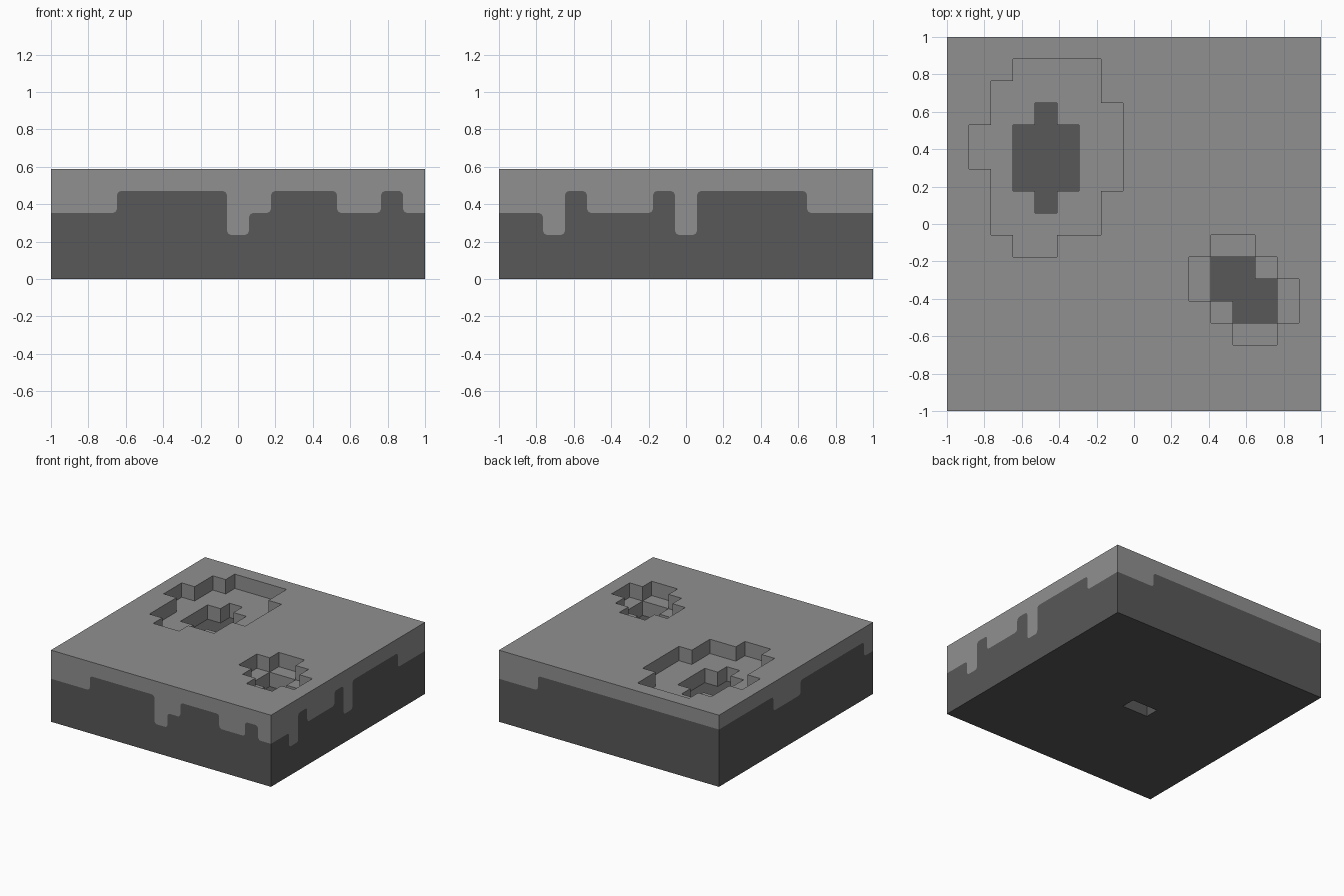
import bpy
import bmesh
from math import sin, cos, pi
from mathutils import Vector

if "Cube" in bpy.data.objects:
    bpy.data.objects.remove(bpy.data.objects["Cube"])

N = 17            # cells along each side
U = 2 / N         # cell size
TOP = 5           # block height in cells
R = 0.025         # rounding of the drip corners
X, Y, Z = Vector((1, 0, 0)), Vector((0, 1, 0)), Vector((0, 0, 1))


def make_material(name, value):
    mat = bpy.data.materials.new(name)
    mat.use_nodes = True
    color = (value, value, value, 1)
    mat.diffuse_color = color
    bsdf = mat.node_tree.nodes["Principled BSDF"]
    bsdf.inputs["Base Color"].default_value = color
    bsdf.inputs["Roughness"].default_value = 0.9
    return mat


def add_face(bm, points, normal):
    """Add a polygon facing along the given normal."""
    face = bm.faces.new([bm.verts.new(p) for p in points])
    face.normal_update()
    if face.normal.dot(normal) < 0:
        face.normal_flip()


def grid_point(i, j, k):
    return Vector((i * U - 1, j * U - 1, k * U))


def add_cell(bm, i, j, k, normal):
    corners = ((0, 0), (1, 0), (1, 1), (0, 1))
    add_face(bm, [grid_point(i + a, j + b, k) for a, b in corners], normal)


def add_wall(bm, i, j, di, dj, low, high):
    """Vertical wall on the (di, dj) side of a cell, facing into the cell."""
    if di:
        a, b = (i + (di > 0), j), (i + (di > 0), j + 1)
    else:
        a, b = (i, j + (dj > 0)), (i + 1, j + (dj > 0))
    add_face(bm, [grid_point(*a, low), grid_point(*b, low),
                  grid_point(*b, high), grid_point(*a, high)],
             Vector((-di, -dj, 0)))


def drip_line(steps):
    """Stepped outline with rounded corners, as (along, height) points."""
    raw = [(-1, steps[0][1] * U)]
    for (_, z0), (k, z1) in zip(steps, steps[1:]):
        raw += [(k * U - 1, z0 * U), (k * U - 1, z1 * U)]
    raw.append((1, steps[-1][1] * U))
    raw = [Vector(p) for p in raw]
    line = [raw[0]]
    for before, corner, after in zip(raw, raw[1:], raw[2:]):
        d0 = (before - corner).normalized() * R
        d1 = (after - corner).normalized() * R
        for s in range(5):
            t = s / 4 * pi / 2
            line.append(corner + d0 * (1 - sin(t)) + d1 * (1 - cos(t)))
    return line + [raw[-1]]


def finish(bm, name, mat):
    bmesh.ops.remove_doubles(bm, verts=bm.verts, dist=0.0005)
    mesh = bpy.data.meshes.new(name)
    bm.to_mesh(mesh)
    bm.free()
    mesh.materials.append(mat)
    bpy.context.collection.objects.link(bpy.data.objects.new(name, mesh))


# Hollows in the top: row -> (first cell, end cell)
big_ledge = {15: (3, 7), 14: (2, 7), 13: (2, 8), 12: (1, 8), 11: (1, 8),
             10: (2, 8), 9: (2, 7), 8: (2, 7), 7: (3, 5)}
big_pit = {13: (4, 5), 12: (3, 6), 11: (3, 6), 10: (3, 6), 9: (4, 5)}
small_ledge = {7: (12, 14), 6: (11, 15), 5: (11, 16), 4: (12, 16), 3: (13, 15)}
small_pit = {6: (12, 14), 5: (12, 15), 4: (13, 15)}

height = {(i, j): TOP for i in range(N) for j in range(N)}
for area in (big_ledge, big_pit, small_ledge, small_pit):
    for j, (start, end) in area.items():
        for i in range(start, end):
            height[i, j] -= 1

SIDES = ((1, 0), (-1, 0), (0, 1), (0, -1))
crust, base = bmesh.new(), bmesh.new()

# Top surface, hollow walls and pit floors
for (i, j), k in height.items():
    add_cell(base if k == TOP - 2 else crust, i, j, k, Z)
    for di, dj in SIDES:
        other = height.get((i + di, j + dj), k)
        if other > k:
            add_wall(crust, i, j, di, dj, k, other)

# Underside with a small slot
slot = {(7, 8), (8, 8)}
for i, j in height:
    depth = 1 if (i, j) in slot else 0
    add_cell(base, i, j, depth, -Z)
    if depth:
        for di, dj in SIDES:
            if (i + di, j + dj) not in slot:
                add_wall(base, i, j, di, dj, 0, depth)

# Outer sides, split along the drip line: steps are (start cell, height)
front = [(0, 3), (3, 4), (8, 2), (9, 3), (10, 4), (13, 3), (15, 4), (16, 3)]
right = [(0, 3), (2, 2), (3, 4), (4, 3), (7, 4), (8, 2), (9, 4), (14, 3)]
back = [(0, 4), (14, 3)]
left = [(0, 3), (1, 4), (8, 3), (11, 4)]
for steps, along, normal in ((front, X, -Y), (right, Y, X),
                             (back, X, Y), (left, Y, -X)):
    line = [normal + along * a + Z * h for a, h in drip_line(steps)]
    for bm, z in ((crust, TOP * U), (base, 0)):
        edge = [normal + along + Z * z, normal - along + Z * z]
        add_face(bm, line + edge, normal)

finish(crust, "top_crust", make_material("light grey", 0.28))
finish(base, "earth_base", make_material("dark grey", 0.098))
